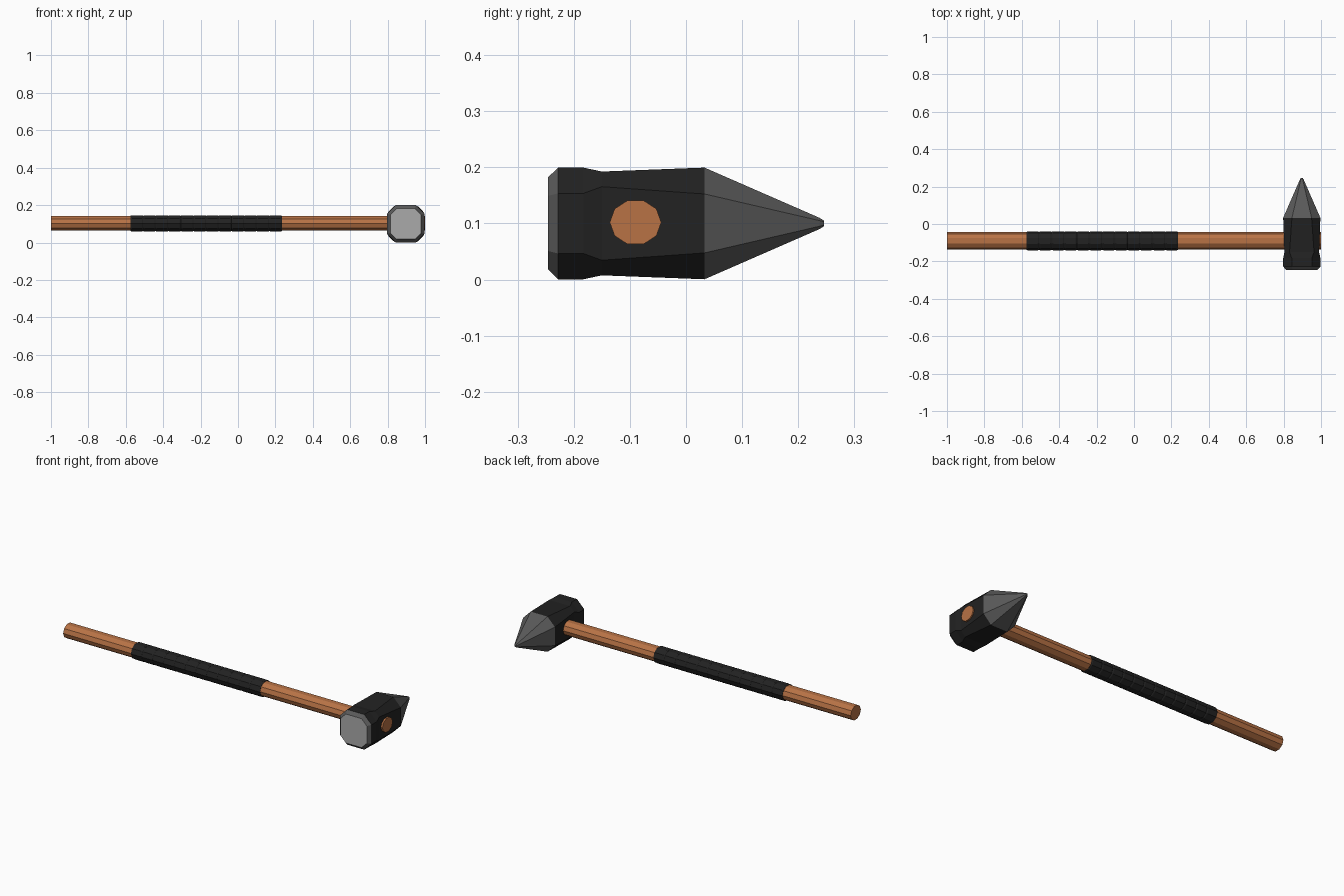
import bpy, bmesh, math

if "Cube" in bpy.data.objects:
    bpy.data.objects.remove(bpy.data.objects["Cube"])

def material(name, rgb):
    m = bpy.data.materials.new(name)
    m.diffuse_color = (*rgb, 1)
    m.use_nodes = True
    m.node_tree.nodes["Principled BSDF"].inputs["Base Color"].default_value = m.diffuse_color
    return m

WOOD = material("wood", (0.48, 0.17, 0.06))
BLACK = material("black", (0.016, 0.016, 0.016))
STEEL = material("dark_steel", (0.10, 0.10, 0.10))
FACE = material("polished_face", (0.40, 0.40, 0.40))

def loft(name, rings, mats, rule=None):
    """Skin a list of equal rings, cap both ends; rule(face centre) gives material."""
    bm = bmesh.new()
    loops = [[bm.verts.new(p) for p in r] for r in rings]
    n = len(loops[0])
    for a, b in zip(loops, loops[1:]):
        for i in range(n):
            j = (i + 1) % n
            bm.faces.new((a[i], a[j], b[j], b[i]))
    bm.faces.new(loops[0][::-1])
    bm.faces.new(loops[-1])
    bmesh.ops.recalc_face_normals(bm, faces=bm.faces)
    if rule:
        for f in bm.faces:
            f.material_index = rule(f.calc_center_median())
    me = bpy.data.meshes.new(name)
    bm.to_mesh(me)
    bm.free()
    for m in mats:
        me.materials.append(m)
    ob = bpy.data.objects.new(name, me)
    bpy.context.collection.objects.link(ob)
    return ob

CY, CZ, CX = -0.09, 0.102, 0.897

def oval(x, ry, rz, n=10):
    return [(x, CY + ry * math.cos(2 * math.pi * i / n),
             CZ + rz * math.sin(2 * math.pi * i / n)) for i in range(n)]

# Wooden handle, passing through the head
loft("handle", [oval(-1, 0.046, 0.041), oval(1, 0.046, 0.041)], [WOOD])

# Wrapped grip: twelve ribs with narrow grooves
start, step, count = -0.575, 0.0675, 12
rings = []
for k in range(count):
    a = start + k * step
    b = a + step
    rings += [oval(a + 0.001, 0.048, 0.043), oval(a + 0.007, 0.051, 0.046),
              oval(b - 0.007, 0.051, 0.046), oval(b - 0.001, 0.048, 0.043)]
loft("grip", rings, [BLACK])

# Head: chamfered square sections along y (y, half size, chamfer)
def section(y, h, c):
    k = h - c
    pts = [(h, -k), (h, k), (k, h), (-k, h), (-h, k), (-h, -k), (-k, -h), (k, -h)]
    return [(CX + px, y, 0.1 + pz) for px, pz in pts]

sections = [(-0.246, 0.082, 0.033), (-0.228, 0.0995, 0.046), (-0.183, 0.0995, 0.046),
            (-0.15, 0.0925, 0.027), (0.033, 0.0995, 0.047),
            (0.238, 0.010, 0.005), (0.246, 0.005, 0.002)]

def head_rule(c):
    if c.y < -0.244:
        return 2                      # striking face
    if c.y < -0.23 or c.y > 0.034:
        return 1                      # bevel ring and spike
    return 0

loft("hammer_head", [section(*s) for s in sections], [BLACK, STEEL, FACE], head_rule)
